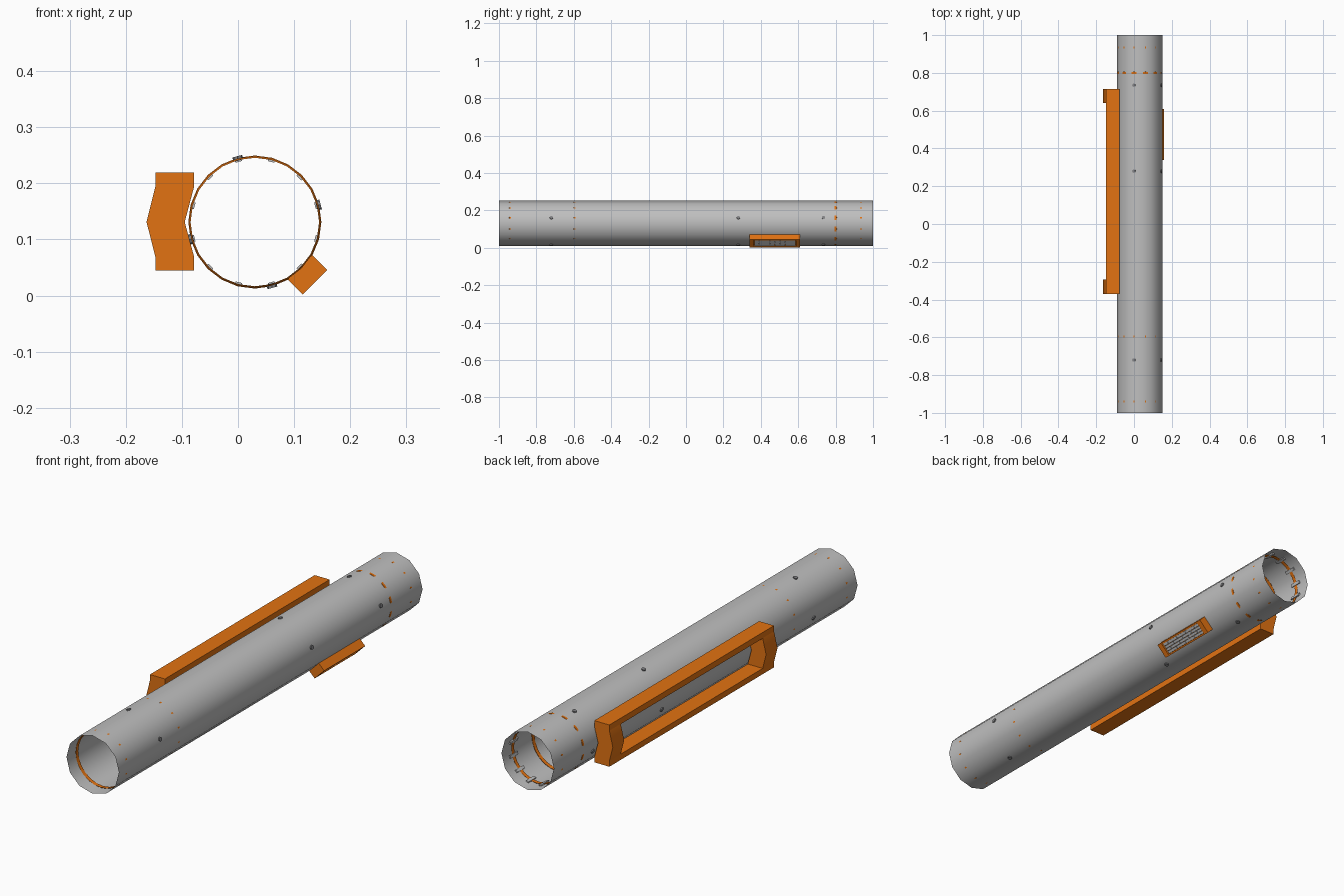
import bpy, bmesh, math
from mathutils import Matrix, Vector

if "Cube" in bpy.data.objects:
    bpy.data.objects.remove(bpy.data.objects["Cube"])

CX, CZ, R = 0.03, 0.131, 0.121          # tube axis and corner radius
FLAT = R * math.cos(math.radians(15))   # distance to the middle of a facet


def material(name, rgb):
    m = bpy.data.materials.new(name)
    m.diffuse_color = (*rgb, 1)
    m.use_nodes = True
    m.node_tree.nodes["Principled BSDF"].inputs["Base Color"].default_value = m.diffuse_color
    return m


GREY = material("light grey", (0.52, 0.52, 0.52))
ORANGE = material("orange", (0.76, 0.17, 0.006))
DARK = material("steel grey", (0.22, 0.22, 0.23))


def finish(name, bm, mat, smooth=None):
    bmesh.ops.recalc_face_normals(bm, faces=bm.faces)
    me = bpy.data.meshes.new(name)
    bm.to_mesh(me)
    bm.free()
    ob = bpy.data.objects.new(name, me)
    bpy.context.collection.objects.link(ob)
    me.materials.append(mat)
    if smooth:
        bpy.ops.object.select_all(action='DESELECT')
        ob.select_set(True)
        bpy.context.view_layer.objects.active = ob
        bpy.ops.object.shade_smooth_by_angle(angle=math.radians(smooth))
    return ob


def add_box(bm, lo, hi, mat=Matrix()):
    lo, hi = Vector(lo), Vector(hi)
    size = Matrix.Diagonal((*(hi - lo), 1))
    bmesh.ops.create_cube(bm, size=1, matrix=mat @ Matrix.Translation((lo + hi) / 2) @ size)


def around(deg):
    """Frame on the tube axis: local x radial, y along the tube, z tangential."""
    return Matrix.Translation((CX, 0, CZ)) @ Matrix.Rotation(math.radians(-deg), 4, 'Y')


def lathe(bm, profile, sides, closed):
    """Sweep (radius, y) points round the tube axis."""
    rows = []
    for i in range(sides):
        a = 2 * math.pi * i / sides
        rows.append([bm.verts.new((CX + r * math.cos(a), y, CZ + r * math.sin(a))) for r, y in profile])
    n = len(profile)
    for i in range(sides):
        a, b = rows[i], rows[(i + 1) % sides]
        for j in range(n if closed else n - 1):
            k = (j + 1) % n
            bm.faces.new((a[j], a[k], b[k], b[j]))


# Main tube, open at both ends
bm = bmesh.new()
lathe(bm, [(R, -1), (R, 1)], 12, False)
finish("main_tube", bm, GREY, 40)

# Inner rings that just show through the middle of each facet
for i, (y, r) in enumerate([(-0.94, 0.1173), (-0.595, 0.1173), (0.80, 0.1186), (0.935, 0.1173)]):
    bm = bmesh.new()
    lathe(bm, [(r, y - 0.005), (r, y + 0.005), (0.1145, y + 0.008), (0.1145, y - 0.008)], 24, True)
    finish(f"inner_ring_{i}", bm, ORANGE, 30)

# Lugs spaced round the rear ring
bm = bmesh.new()
for k in range(12):
    add_box(bm, (0.111, 0.91, -0.006), (0.1165, 0.96, 0.006), around(15 + 30 * k))
finish("rear_lugs", bm, GREY)

# Bolts in four rows along the tube
bm = bmesh.new()
for y in (-0.72, 0.28, 0.735):
    for deg in (15, 105, 195, 285):
        m = around(deg) @ Matrix.Translation((FLAT + 0.0005, y, 0)) @ Matrix.Rotation(math.pi / 2, 4, 'Y')
        bmesh.ops.create_cone(bm, cap_ends=True, segments=8, radius1=0.009, radius2=0.009,
                              depth=0.008, matrix=m)
finish("tube_bolts", bm, DARK)

# Handle rails
for name, z0, z1 in (("upper_rail", 0.194, 0.219), ("lower_rail", 0.045, 0.069)):
    bm = bmesh.new()
    add_box(bm, (-0.147, -0.37, z0), (-0.078, 0.715, z1))
    finish(name, bm, ORANGE)

# Bowed end pieces joining the rails
bow = [(-0.147, 0.195), (-0.163, 0.131), (-0.147, 0.068),
       (-0.078, 0.068), (-0.095, 0.131), (-0.078, 0.195)]
for name, y0, y1 in (("front_handle_end", -0.37, -0.295), ("rear_handle_end", 0.64, 0.715)):
    bm = bmesh.new()
    a = [bm.verts.new((x, y0, z)) for x, z in bow]
    b = [bm.verts.new((x, y1, z)) for x, z in bow]
    for i in range(6):
        j = (i + 1) % 6
        bm.faces.new((a[i], a[j], b[j], b[i]))
    for v in (a, b):
        bm.faces.new((v[0], v[1], v[4], v[5]))
        bm.faces.new((v[1], v[2], v[3], v[4]))
    finish(name, bm, ORANGE, 40)

# Control panel frame on the lower right facet
slant = around(-45)
bm = bmesh.new()
for s in (-1, 1):
    z = sorted((s * 0.031, s * 0.024))
    add_box(bm, (0.114, 0.34, z[0]), (0.152, 0.61, z[1]), slant)
for y0, y1 in ((0.34, 0.362), (0.588, 0.61)):
    add_box(bm, (0.114, y0, -0.024), (0.152, y1, 0.024), slant)
add_box(bm, (0.114, 0.362, -0.024), (0.136, 0.588, 0.024), slant)
finish("panel_frame", bm, ORANGE)

# Staggered keys inside the frame
bm = bmesh.new()
for row in range(4):
    z = -0.0235 + row * 0.012
    cuts = [0.364 + 0.0555 * k for k in range(5)]
    if row % 2:
        cuts = [0.364] + [0.392 + 0.0555 * k for k in range(4)] + [0.586]
    for y0, y1 in zip(cuts, cuts[1:]):
        add_box(bm, (0.134, y0 + 0.001, z), (0.148, y1 - 0.001, z + 0.011), slant)
finish("panel_keys", bm, GREY)
